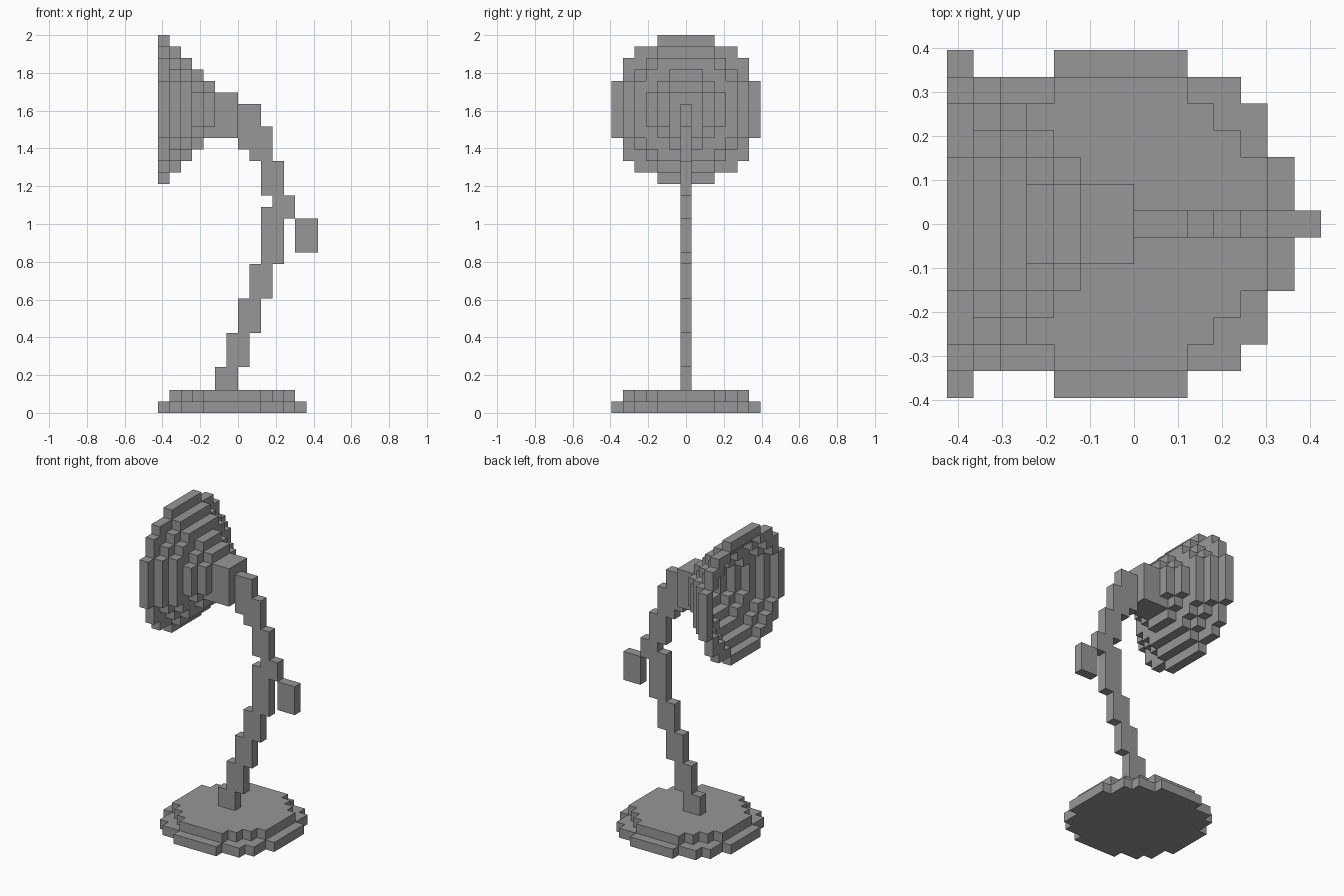
import bpy, bmesh
from mathutils import Vector

if "Cube" in bpy.data.objects:
    bpy.data.objects.remove(bpy.data.objects["Cube"])

U = 2 / 33          # block size: the lamp is 33 blocks tall

grey = bpy.data.materials.new("plain_grey")
grey.diffuse_color = (0.31, 0.31, 0.31, 1)
grey.use_nodes = True
grey.node_tree.nodes["Principled BSDF"].inputs["Base Color"].default_value = grey.diffuse_color


def box(x0, x1, y0, y1, z0, z1):
    """Block cells filling a range; y cell 0 is centred on y = 0."""
    return {(x, y, z) for x in range(x0, x1) for y in range(y0, y1) for z in range(z0, z1)}


def disc(r, hole=0):
    """Cells of a round disc (or ring) around the origin."""
    n = int(r)
    return [(a, b) for a in range(-n, n + 1) for b in range(-n, n + 1)
            if a * a + b * b <= r * r and (not hole or a * a + b * b > hole * hole)]


parts = {}

# Round stepped base
parts["base"] = {(a - 1, b, z) for z, r in enumerate((6.5, 5.5)) for a, b in disc(r)}

# Bent arm, two blocks wide: (left x, bottom z, top z)
arm = set()
for x, z0, z1 in [(-2, 2, 4), (-1, 4, 7), (0, 7, 10), (1, 10, 13), (2, 13, 18),
                  (3, 17, 19), (2, 19, 22), (1, 22, 25), (0, 23, 27)]:
    arm |= box(x, x + 2, 0, 1, z0, z1)
parts["arm"] = arm

# Joint knob behind the elbow
parts["knob"] = box(5, 7, 0, 1, 14, 17)

# Lamp neck
parts["neck"] = box(-2, 0, -1, 2, 24, 28)

# Hollow cone shade made of shrinking rings
parts["shade"] = {(i - 7, a, b + 26) for i in range(5)
                  for a, b in disc(6.5 - i, 5.5 - i)}

solid = set().union(*parts.values())
AXES = [Vector(v) for v in ((1, 0, 0), (0, 1, 0), (0, 0, 1))]


def build(name, cells):
    """Mesh the outer faces of the cells and merge flat areas."""
    bm = bmesh.new()
    verts = {}

    def vert(p):
        key = tuple(round(2 * c) for c in p)
        if key not in verts:
            verts[key] = bm.verts.new(p * U)
        return verts[key]

    for c in sorted(cells):
        mid = Vector((c[0] + 0.5, c[1], c[2] + 0.5))
        for k in range(3):
            for s in (1, -1):
                n = AXES[k] * s
                if tuple(c[i] + int(n[i]) for i in range(3)) in solid:
                    continue
                u, v = AXES[(k + 1) % 3] / 2, AXES[(k + 2) % 3] / 2 * s
                o = mid + n / 2
                bm.faces.new([vert(o + d) for d in (-u - v, u - v, u + v, -u + v)])
    bmesh.ops.dissolve_limit(bm, angle_limit=0.01, verts=bm.verts[:], edges=bm.edges[:])
    me = bpy.data.meshes.new(name)
    bm.to_mesh(me)
    bm.free()
    me.materials.append(grey)
    bpy.context.collection.objects.link(bpy.data.objects.new(name, me))


for name, cells in parts.items():
    build(name, cells)
